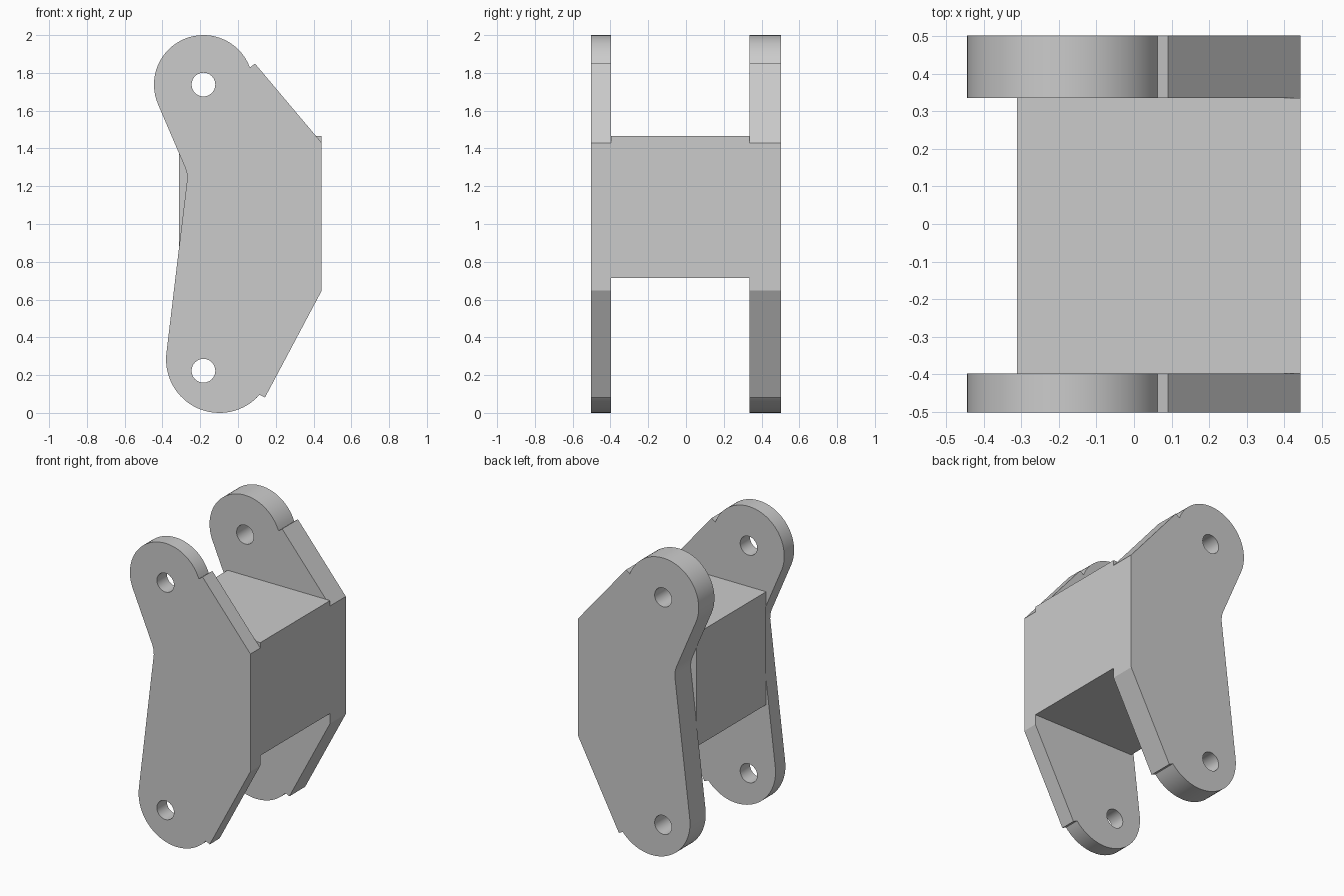
import bpy, bmesh
from math import radians, cos, sin

if "Cube" in bpy.data.objects:
    bpy.data.objects.remove(bpy.data.objects["Cube"])


def arc(cx, cz, r, a0, a1, n):
    return [(cx + r * cos(radians(a0 + (a1 - a0) * i / n)),
             cz + r * sin(radians(a0 + (a1 - a0) * i / n))) for i in range(n + 1)]


def finish(bm, name, smooth):
    bmesh.ops.recalc_face_normals(bm, faces=bm.faces)
    for f in bm.faces:
        f.smooth = smooth
    me = bpy.data.meshes.new(name)
    bm.to_mesh(me)
    bm.free()
    if smooth:
        me.set_sharp_from_angle(angle=radians(25))
    ob = bpy.data.objects.new(name, me)
    bpy.context.collection.objects.link(ob)
    return ob


def plate(name, loops, y0, y1):
    bm = bmesh.new()
    edges = []
    for pts in loops:
        vs = [bm.verts.new((x, y0, z)) for x, z in pts]
        edges += [bm.edges.new((vs[i - 1], vs[i])) for i in range(len(vs))]
    bmesh.ops.triangle_fill(bm, edges=edges, use_beauty=True, use_dissolve=False,
                            normal=(0, -1, 0))
    ext = bmesh.ops.extrude_face_region(bm, geom=bm.faces[:], use_keep_orig=True)
    moved = [g for g in ext["geom"] if isinstance(g, bmesh.types.BMVert)]
    bmesh.ops.translate(bm, verts=moved, vec=(0, y1 - y0, 0))
    return finish(bm, name, True)


def box(name, lo, hi):
    bm = bmesh.new()
    bmesh.ops.create_cube(bm, size=1)
    for v in bm.verts:
        v.co = [(a + b) / 2 + c * (b - a) for a, b, c in zip(lo, hi, v.co)]
    return finish(bm, name, False)


# Side plate outline: upper lug, notched right flank, lower lug, rounded waist
outline = arc(-0.183, 1.738, 0.262, 203.3, 20.3, 36)
outline += [(0.09, 1.849), (0.443, 1.43), (0.443, 0.647), (0.143, 0.082)]
outline += arc(-0.098, 0.283, 0.283, 318.7, 173.2, 32)
outline += [(-0.269, 1.236), (-0.271, 1.268), (-0.278, 1.294)]

# Pin holes in both lugs
holes = [arc(-0.183, z, 0.063, 0, 345, 23) for z in (1.738, 0.223)]

# Thin front plate and thicker back plate
plate("front_side_plate", [outline] + holes, -0.502, -0.398)
plate("back_side_plate", [outline] + holes, 0.336, 0.502)

# Solid block joining the plates
box("centre_block", (-0.312, -0.398, 0.714), (0.443, 0.336, 1.466))
